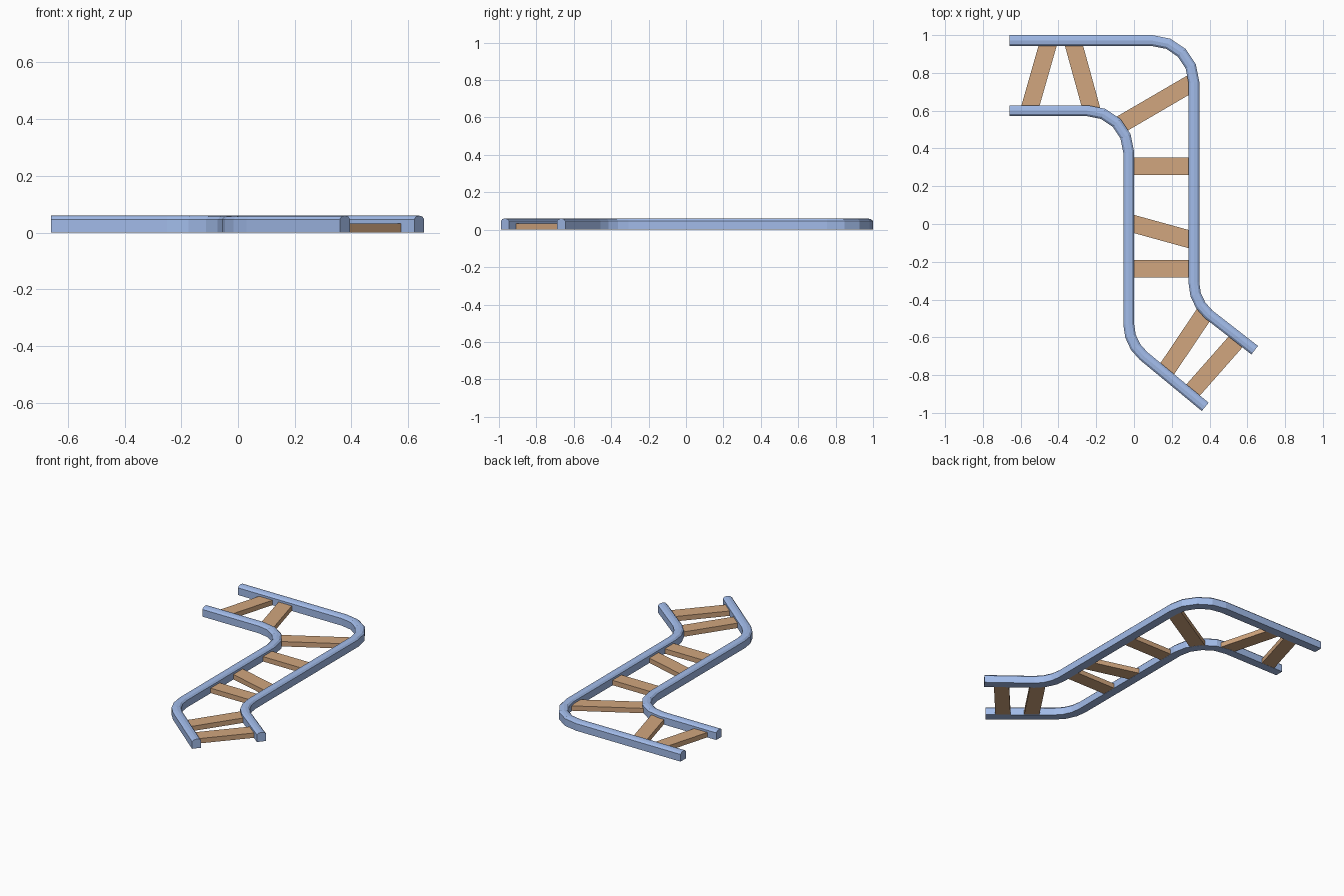
import bpy, bmesh, math
from mathutils import Vector

if "Cube" in bpy.data.objects:
    bpy.data.objects.remove(bpy.data.objects["Cube"])


def material(name, rgb):
    m = bpy.data.materials.new(name)
    m.diffuse_color = (*rgb, 1)
    m.use_nodes = True
    m.node_tree.nodes["Principled BSDF"].inputs["Base Color"].default_value = m.diffuse_color
    return m


blue = material("rail_blue", (0.36, 0.50, 0.82))
tan = material("wood_tan", (0.64, 0.38, 0.21))


def finish(name, bm, mat):
    bmesh.ops.recalc_face_normals(bm, faces=bm.faces)
    me = bpy.data.meshes.new(name)
    bm.to_mesh(me)
    bm.free()
    me.materials.append(mat)
    bpy.context.collection.objects.link(bpy.data.objects.new(name, me))


# Rail section: flat base, upright sides, gently domed top
SECTION = [(-.0285, 0), (.0285, 0), (.0285, .047), (.018, .057),
           (0, .06), (-.018, .057), (-.0285, .047)]


def rail(name, path):
    # sweep the section along the flat path with mitred corners
    pts = [Vector(p) for p in path]
    bm = bmesh.new()
    rings = []
    for i, p in enumerate(pts):
        d1 = (p - pts[i - 1]).normalized() if i else (pts[1] - p).normalized()
        d2 = (pts[i + 1] - p).normalized() if i < len(pts) - 1 else d1
        t = (d1 + d2).normalized()
        side = Vector((-t.y, t.x)) / t.dot(d1)
        rings.append([bm.verts.new((p.x + side.x * o, p.y + side.y * o, z))
                      for o, z in SECTION])
    n = len(SECTION)
    for a, b in zip(rings, rings[1:]):
        for j in range(n):
            k = (j + 1) % n
            bm.faces.new((a[j], a[k], b[k], b[j]))
    bm.faces.new(rings[0])
    bm.faces.new(rings[-1])
    finish(name, bm, blue)


def bend(cx, cy, r, start, end, steps):
    # points of a faceted curve
    return [(cx + r * math.cos(math.radians(start + (end - start) * i / steps)),
             cy + r * math.sin(math.radians(start + (end - start) * i / steps)))
            for i in range(steps + 1)]


# Two side rails
rail("outer_rail", [(-.66, .971)] + bend(.097, .751, .22, 90, 0, 4)
     + bend(.537, -.31, .22, 180, 230, 3) + [(.639, -.668)])
rail("inner_rail", [(-.66, .60)] + bend(-.248, .38, .22, 90, 0, 4)
     + bend(.192, -.53, .22, 180, 230, 3) + [(.377, -.968)])


def slat(name, a, b, w=.093, z0=.001, z1=.033, tuck=.027):
    # flat board whose ends tuck into the rails
    a, b = Vector(a), Vector(b)
    d = (b - a).normalized()
    s = Vector((-d.y, d.x)) * w / 2
    a, b = a - d * tuck, b + d * tuck
    bm = bmesh.new()
    f = bm.faces.new([bm.verts.new((p.x, p.y, z0))
                      for p in (a - s, b - s, b + s, a + s)])
    top = bmesh.ops.extrude_face_region(bm, geom=[f], use_keep_orig=True)["geom"]
    bmesh.ops.translate(bm, vec=(0, 0, z1 - z0),
                        verts=[v for v in top if isinstance(v, bmesh.types.BMVert)])
    finish(name, bm, tan)


# Cross boards, set at uneven angles
for i, (a, b) in enumerate([
        ((-.547, .63), (-.457, .945)), ((-.23, .625), (-.318, .945)),
        ((-.065, .53), (.29, .737)), ((0, .305), (.29, .305)),
        ((0, 0), (.29, -.08)), ((0, -.238), (.29, -.238)),
        ((.177, -.765), (.372, -.475)), ((.312, -.88), (.537, -.625))]):
    slat(f"cross_board_{i + 1}", a, b)
